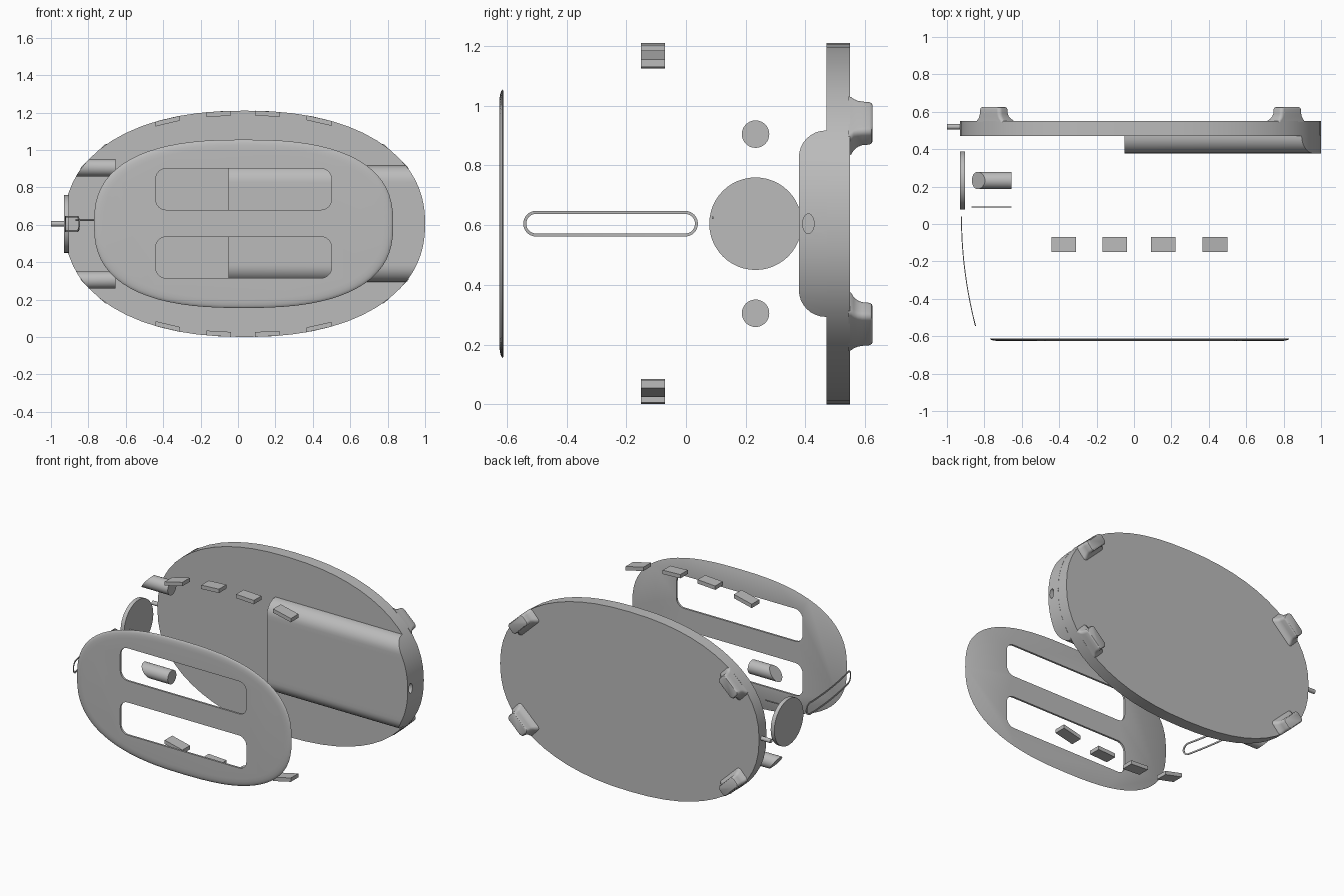
import bpy, bmesh, math

if "Cube" in bpy.data.objects:
    bpy.data.objects.remove(bpy.data.objects["Cube"])

XC, ZC = 0.035, 0.605            # centre of the oval body
A, B, N = 0.965, 0.605, 2.25     # half width, half height, squareness

grey = bpy.data.materials.new("plain grey")
grey.diffuse_color = (0.5, 0.5, 0.5, 1)
grey.use_nodes = True
grey.node_tree.nodes["Principled BSDF"].inputs["Base Color"].default_value = grey.diffuse_color


def loft(name, rings, closed=False):
    """Skin matching rings of points; cap the ends unless it loops round."""
    bm = bmesh.new()
    rows = [[bm.verts.new(p) for p in ring] for ring in rings]
    pairs = list(zip(rows, rows[1:]))
    if closed:
        pairs.append((rows[-1], rows[0]))
    else:
        bm.faces.new(rows[0])
        bm.faces.new(rows[-1])
    n = len(rows[0])
    for r, s in pairs:
        for i in range(n):
            j = (i + 1) % n
            bm.faces.new((r[i], r[j], s[j], s[i]))
    bmesh.ops.recalc_face_normals(bm, faces=bm.faces)
    me = bpy.data.meshes.new(name)
    bm.to_mesh(me)
    bm.free()
    me.materials.append(grey)
    ob = bpy.data.objects.new(name, me)
    bpy.context.collection.objects.link(ob)
    return ob


def cut(target, cutter):
    """Subtract the cutter and throw it away."""
    mod = target.modifiers.new("cut", 'BOOLEAN')
    mod.object, mod.operation, mod.solver = cutter, 'DIFFERENCE', 'EXACT'
    bpy.context.view_layer.objects.active = target
    bpy.ops.object.modifier_apply(modifier=mod.name)
    bpy.data.objects.remove(cutter)


def oval(xc, a, b, n, y, segs=56):
    pts = []
    for i in range(segs):
        t = math.tau * i / segs
        c, s = math.cos(t), math.sin(t)
        pts.append((xc + math.copysign(a * abs(c) ** (2 / n), c), y,
                    ZC + math.copysign(b * abs(s) ** (2 / n), s)))
    return pts


def half_x(z):
    return A * max(0, 1 - abs((z - ZC) / B) ** N) ** (1 / N)


def half_z(x):
    return B * max(0, 1 - abs((x - XC) / A) ** N) ** (1 / N)


def round_rect(hu, hv, r, k=6):
    pts = []
    for q, (su, sv) in enumerate([(1, 1), (-1, 1), (-1, -1), (1, -1)]):
        for i in range(k + 1):
            t = math.pi / 2 * (q + i / k)
            pts.append((su * (hu - r) + r * math.cos(t),
                        sv * (hv - r) + r * math.sin(t)))
    return pts


def circle_x(x, y, z, ry, rz, segs=32):
    return [(x, y + ry * math.cos(math.tau * i / segs),
             z + rz * math.sin(math.tau * i / segs)) for i in range(segs)]


# Oval back body
loft("back_body", [oval(XC, A, B, N, y) for y in (0.47, 0.55)])

# Four flared feet, flush with the rim
for sx in (-1, 1):
    for sz in (-1, 1):
        px, pz = 0.812, 0.365
        nx, nz = 0.69 * sx, 0.725 * sz
        rings = []
        for y, flare in ((0.545, .025), (0.553, .022), (0.562, .012), (0.575, .004),
                         (0.59, 0), (0.615, -.002), (0.622, -.006), (0.625, -.012)):
            hu, hv = 0.078 + flare, 0.038 + flare / 2
            ring = []
            for u, v in round_rect(hu, hv, 0.02):
                v -= hv + (0.002 if flare > 0 else 0.002 - flare / 2)
                ring.append((XC + sx * px - nz * u + nx * v, y,
                             ZC + sz * pz + nx * u + nz * v))
            rings.append(ring)
        loft("foot", rings)

# Housing with rounded long edges, right end following the oval
R, Y0, Y1, HZ = 0.09, 0.378, 0.47, 0.312
half = [(Y0 + R - R * math.sin(t), HZ - R + R * math.cos(t))
        for t in (math.pi / 2 * i / 8 for i in range(9))]
half = [(Y1, HZ)] + half
flat = [(Y0, (HZ - R) * (1 - i / 8)) for i in range(1, 16)]
prof = half + flat + [(y, -z) for y, z in reversed(half)]
left, right, back_l, back_r = [], [], [], []
for y, z in prof:
    xr = XC + half_x(ZC + z)
    left.append((-0.05, y, ZC + z))
    right.append((xr, y, ZC + z))
    back_r.append((xr, Y1 + 0.002, ZC + z))
    back_l.append((-0.05, Y1 + 0.002, ZC + z))
bm = bmesh.new()
rows = [[bm.verts.new(p) for p in r] for r in (left, right, back_r, back_l)]
for k in range(4):
    r, s = rows[k], rows[(k + 1) % 4]
    for i in range(len(prof) - 1):
        bm.faces.new((r[i], r[i + 1], s[i + 1], s[i]))
for i in (0, -1):
    bm.faces.new([r[i] for r in rows])
bmesh.ops.recalc_face_normals(bm, faces=bm.faces)
me = bpy.data.meshes.new("housing")
bm.to_mesh(me)
bm.free()
me.materials.append(grey)
housing = bpy.data.objects.new("housing", me)
bpy.context.collection.objects.link(housing)
cut(housing, loft("hole_cutter", [circle_x(x, 0.41, ZC, 0.019, 0.033) for x in (0.96, 1.05)]))

# Thin front plate with a soft rim and two slots
plate = loft("front_plate", [oval(0.03, 0.80 - d, 0.45 - d, 2.55, y, 72) for d, y in
                             ((0.004, -0.612), (0, -0.614), (0.004, -0.618),
                              (0.015, -0.622), (0.03, -0.6245), (0.05, -0.6255))])
for zc in (0.79, 0.425):
    cut(plate, loft("slot_cutter", [[(0.03 + u, y, zc + v) for u, v in
                                     round_rect(0.47, 0.11, 0.055)] for y in (-0.7, -0.55)]))

# Round side knob, pin and fine wire
loft("side_knob", [circle_x(x, 0.233, ZC, 0.155, 0.155, 48) for x in (-0.93, -0.903)])
loft("side_pin", [circle_x(x, 0.52, ZC, 0.014, 0.014, 16) for x in (-1.0, -0.92)])
loft("fine_wire", [circle_x(x, 0.09, 0.625, 0.003, 0.005, 8) for x in (-0.87, -0.655)])

# Two short rods, outer ends trimmed to the oval
for zc in (0.905, 0.305):
    inner = circle_x(-0.655, 0.233, zc, 0.046, 0.046)
    outer = [(XC - half_x(z), y, z) for _, y, z in inner]
    loft("short_rod", [outer, inner])

# Curved slim trim ring
def bend(y):
    return -0.925 + 0.075 * ((0.04 - y) / 0.585) ** 2

rings = []
for hu, hv, dx in ((0.2925, 0.043, 0), (0.2925, 0.043, 0.005),
                   (0.2825, 0.033, 0.005), (0.2825, 0.033, 0)):
    pts = round_rect(hu, hv, hv, 8)
    # extra points along the long sides so the ring can bend
    top, low = [], []
    for i in range(1, 12):
        u = (hu - hv) * (1 - i / 6)
        top.append((u, hv))
        low.append((-u, -hv))
    pts = pts[:9] + top + pts[9:27] + low + pts[27:]
    rings.append([(bend(u - 0.2525) + dx, u - 0.2525, ZC + v) for u, v in pts])
loft("trim_ring", rings, closed=True)

# Plain blank tabs along the top and bottom rims
for x in (-0.375, -0.103, 0.157, 0.433):
    for s in (-1, 1):
        corners = [(x + e * 0.066, ZC + s * (half_z(x + e * 0.066) - d))
                   for e, d in ((-1, 0), (1, 0), (1, 0.026), (-1, 0.026))]
        loft("rim_tab", [[(cx, y, cz) for cx, cz in corners] for y in (-0.15, -0.07)])

# Smooth curved sides, keep edges sharp
for ob in bpy.context.scene.objects:
    ob.select_set(True)
    bpy.context.view_layer.objects.active = ob
bpy.ops.object.shade_smooth_by_angle(angle=math.radians(32))
